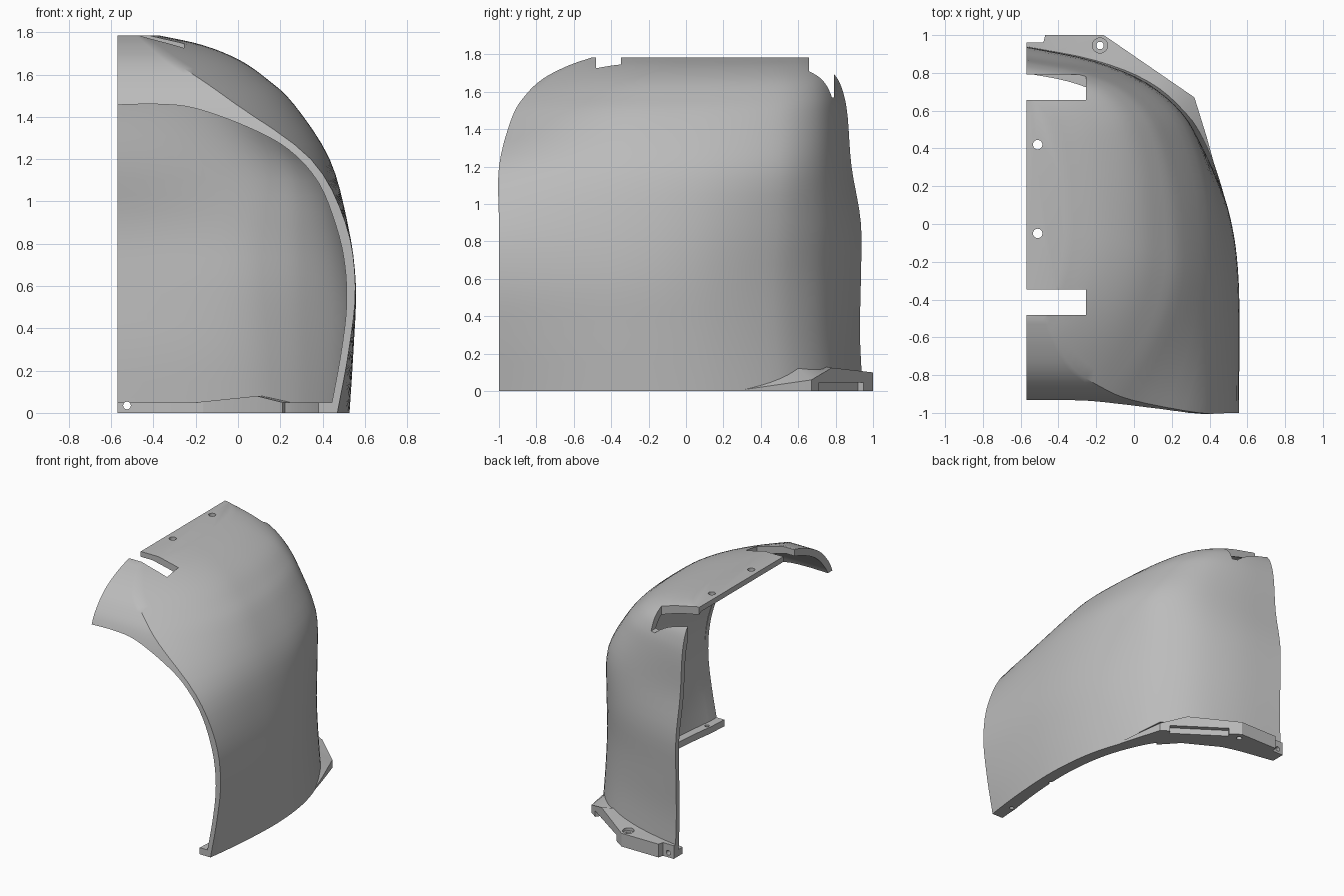
import bpy, bmesh, math
from mathutils import Vector, Matrix

if "Cube" in bpy.data.objects:
    bpy.data.objects.remove(bpy.data.objects["Cube"], do_unlink=True)

CUT, TOP, WALL = -0.57, 1.785, 0.04

grey = bpy.data.materials.new("light grey")
grey.use_nodes = True
grey.diffuse_color = (0.5, 0.5, 0.5, 1)
grey.node_tree.nodes["Principled BSDF"].inputs["Base Color"].default_value = (0.5, 0.5, 0.5, 1)


def spline(pts, steps):
    """Smooth curve through points of any dimension."""
    pts = [Vector(p) for p in pts]
    ext = [2 * pts[0] - pts[1]] + pts + [2 * pts[-1] - pts[-2]]
    out = []
    for a, b, c, d in zip(ext, ext[1:], ext[2:], ext[3:]):
        for k in range(steps):
            t = k / steps
            out.append(b + (c - a) * (t / 2) + (2 * a - 5 * b + 4 * c - d) * (t * t / 2)
                       + (3 * b - a - 3 * c + d) * (t ** 3 / 2))
    return out + [pts[-1]]


def finish(bm, name):
    bmesh.ops.recalc_face_normals(bm, faces=bm.faces)
    me = bpy.data.meshes.new(name)
    bm.to_mesh(me)
    bm.free()
    ob = bpy.data.objects.new(name, me)
    bpy.context.collection.objects.link(ob)
    me.materials.append(grey)
    return ob


def cut(ob, cutter):
    cutter.hide_render = True
    cutter.hide_set(True)
    mod = ob.modifiers.new(cutter.name, "BOOLEAN")
    mod.operation, mod.solver, mod.object = "DIFFERENCE", "EXACT", cutter


def box(name, centre, size, turn=0):
    bm = bmesh.new()
    m = Matrix.Translation(centre) @ Matrix.Rotation(turn, 4, "Z") @ Matrix.Diagonal((*size, 1))
    bmesh.ops.create_cube(bm, size=1, matrix=m)
    return finish(bm, name)


def drill(name, centre, radius, depth, axis="Z"):
    bm = bmesh.new()
    m = Matrix.Translation(centre)
    if axis == "Y":
        m = m @ Matrix.Rotation(math.pi / 2, 4, "X")
    bmesh.ops.create_cone(bm, cap_ends=True, segments=24, radius1=radius, radius2=radius,
                          depth=depth, matrix=m)
    return finish(bm, name)


def strip(name, outer, inner):
    """Solid band standing on the ground between two paths of (x, y, top z)."""
    bm = bmesh.new()
    rings = []
    for o, i in zip(outer, inner):
        rings.append([bm.verts.new(p) for p in
                      ((o[0], o[1], 0), tuple(o), tuple(i), (i[0], i[1], 0))])
    for r, s in zip(rings, rings[1:]):
        for k in range(4):
            bm.faces.new((r[k], r[k - 1], s[k - 1], s[k]))
    bm.faces.new(rings[0])
    bm.faces.new(rings[-1])
    return finish(bm, name)


# Levels: height, width, back depth, front depth, width at the front, corner bulge
levels = spline([
    (0, .53, .945, -1, .47, 0), (.3, .55, .93, -1, .525, -.02),
    (.6, .56, .935, -1, .555, -.035), (.9, .52, .935, -1, .508, -.012),
    (1.2, .43, .885, -1, .345, .04), (1.46, .26, .865, -.932, -.01, .04),
    (1.58, .13, .845, -.86, -.18, .045), (1.67, 0, .81, -.765, -.32, .04),
    (1.74, -.17, .745, -.63, -.41, .02), (TOP, -.37, .67, -.5, -.47, 0)], 4)
plan = spline([(1, 0), (1, .12), (1, .24), (.998, .37), (.983, .49), (.945, .605),
               (.87, .725), (.77, .822), (.59, .908), (.33, .964), (0, 1)], 4)
FRONT = 8


def ring(level, inset):
    """One horizontal slice: front wall, then side and back wall."""
    z, w, b, f, wf, bulge = level
    z *= (TOP - inset) / TOP
    w, b, f, wf = w - inset, b - inset, f + inset, wf - inset
    pts = [(CUT + (wf - CUT) * k / FRONT, f, z) for k in range(FRONT)]
    for t, s in plan:
        ease = (1 - min(1, s / 0.41)) ** 2
        push = bulge * math.sin(math.pi * s ** 3) if s < 1 else 0
        pts.append((CUT + t * (w + (wf - w) * ease - CUT) + push, f + s * (b - f) + push, z))
    return pts


# Shell: outer and inner skins joined along their open edges
bm = bmesh.new()
skins = []
for inset in (0, WALL):
    rows = [[bm.verts.new(p) for p in ring(lv, inset)] for lv in levels]
    for r, s in zip(rows, rows[1:]):
        for k in range(len(r) - 1):
            bm.faces.new((r[k], r[k + 1], s[k + 1], s[k]))
    bm.faces.new(rows[-1])
    skins.append([v for r in rows for v in r])
partner = dict(zip(*skins))
for e in [e for e in bm.edges if e.is_boundary and e.verts[0] in partner]:
    a, b = e.verts
    bm.faces.new((a, b, partner[b], partner[a]))
shell = finish(bm, "shell")

# Front opening
mouth = spline([(-.7, 1.455), (-.57, 1.457), (-.38, 1.46), (-.2, 1.44), (.05, 1.35),
                (.24, 1.245), (.38, 1.09), (.465, .88), (.505, .7), (.513, .5),
                (.485, .27), (.435, 0), (.42, -.1)], 4)
bm = bmesh.new()
face = bm.faces.new([bm.verts.new((x, -1.2, z)) for x, z in mouth + [Vector((-.7, -.1))]])
ext = bmesh.ops.extrude_face_region(bm, geom=[face])
bmesh.ops.translate(bm, vec=(0, .33, 0),
                    verts=[v for v in ext["geom"] if isinstance(v, bmesh.types.BMVert)])
cut(shell, finish(bm, "mouth_cutter"))

# Two notches and two screw holes in the top
for n, y in enumerate((-.415, .725)):
    cut(shell, box(f"notch_cutter_{n}", (-.505, y, 1.78), (.5, .135, .42)))
for n, y in enumerate((-.05, .42)):
    cut(shell, drill(f"top_hole_cutter_{n}", (-.51, y, 1.77), .025, .2))

# Inner ledge along the bottom edge, squared off at the front
paths = [[(x, y, .05) for x, y, z in ring(levels[0], d)[FRONT:]] for d in (.02, .09)]
for path in paths:
    path[0] = (path[0][0], -1, .05)
ledge = strip("bottom_ledge", *paths)
for n, (x, y) in enumerate(((.42, -.85), (.435, -.4))):
    cut(ledge, drill(f"ledge_hole_cutter_{n}", (x, y, 0), .016, .2))

# Thickened inner corner of the ledge
gusset = strip("inner_gusset",
               [(-.2, .85, .05), (.12, .71, .08), (.25, .58, .05)],
               [(-.2, .79, .05), (.09, .63, .08), (.21, .5, .05)])

# Rear mounting bracket
bracket = strip("rear_bracket",
                [(-.57, .96, .1), (-.48, .96, .1), (-.47, 1, .1), (-.16, 1, .1),
                 (.16, .78, .125), (.32, .67, .06), (.385, .46, .03), (.435, .28, .004)],
                [(-.57, .92, .1), (-.48, .915, .1), (-.45, .91, .1), (-.2, .855, .11),
                 (.07, .745, .13), (.255, .59, .13), (.35, .435, .06), (.41, .28, .004)])
cut(bracket, box("slot_cutter", (.09, .83, 0), (.42, .07, .09), math.atan2(-.33, .48)))
cut(bracket, drill("bracket_hole_cutter", (-.18, .945, .05), .02, .3))
cut(bracket, drill("counterbore_cutter", (-.18, .945, .11), .04, .05))
for part in (bracket, ledge, shell):
    cut(part, drill("side_hole_cutter", (-.525, .93, .035), .018, .3, "Y"))

# Bake the cuts, then shade smooth with sharp edges kept
bpy.context.view_layer.update()
for part in (shell, ledge, gusset, bracket):
    bpy.ops.object.select_all(action="DESELECT")
    part.select_set(True)
    bpy.context.view_layer.objects.active = part
    for mod in list(part.modifiers):
        bpy.ops.object.modifier_apply(modifier=mod.name)
    bpy.ops.object.shade_smooth_by_angle(angle=math.radians(30))
for ob in [o for o in bpy.data.objects if "_cutter" in o.name]:
    bpy.data.objects.remove(ob, do_unlink=True)
